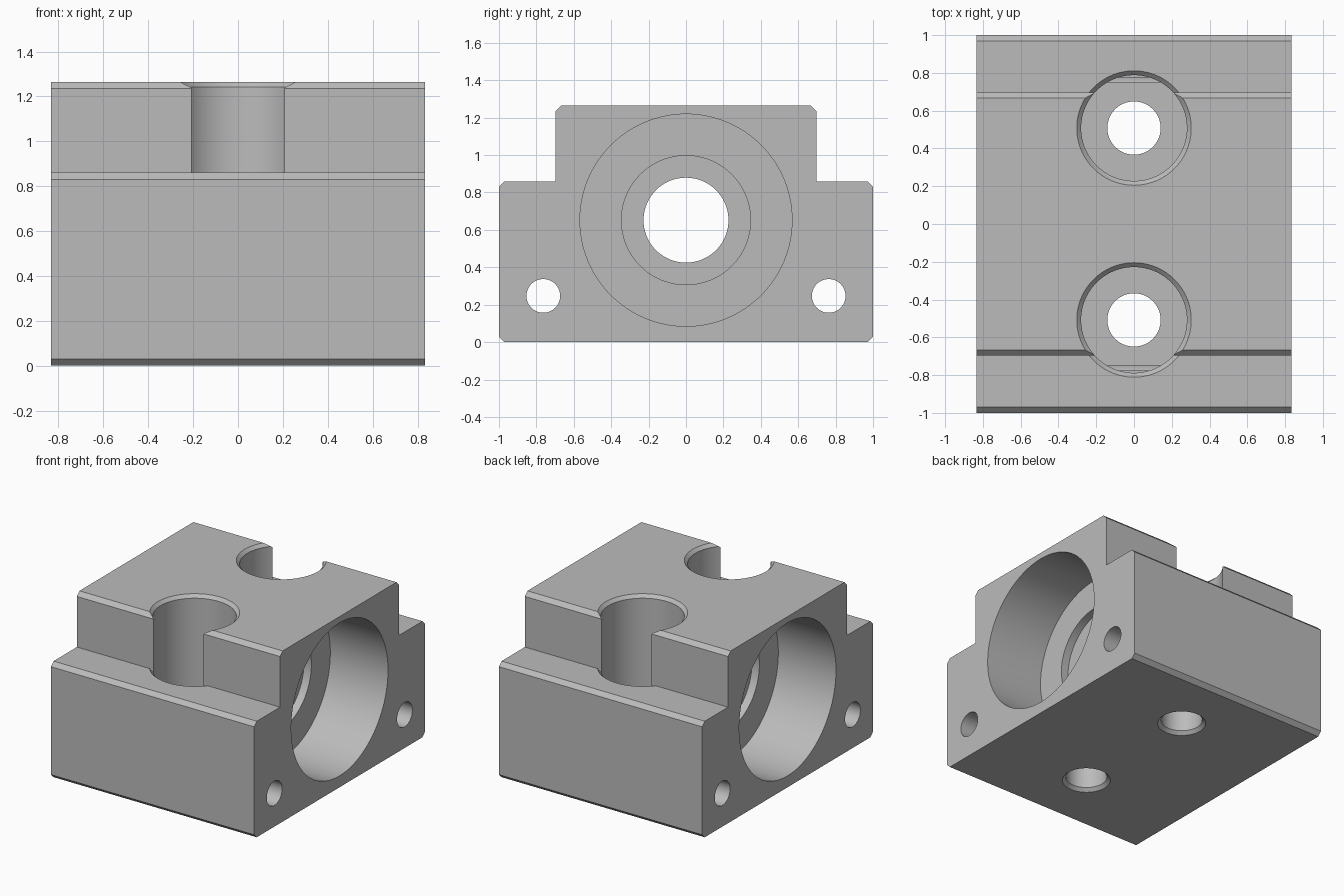
import bpy
import bmesh
import math
from mathutils import Matrix, Vector

cube = bpy.data.objects.get("Cube")
if cube:
    bpy.data.objects.remove(cube, do_unlink=True)

HALF_X = 0.833      # half the block length along the bore
WALL_Y = 0.697      # half width of the raised upper part
SCREW_Y = 0.508     # screw hole centres
BORE_Z = 0.652      # bore axis height
C = 0.03            # edge chamfer

steel = bpy.data.materials.new("machined grey")
steel.use_nodes = True
grey = (0.5, 0.5, 0.5, 1)
steel.diffuse_color = grey
steel.node_tree.nodes["Principled BSDF"].inputs["Base Color"].default_value = grey


def make_object(name, bm):
    bmesh.ops.recalc_face_normals(bm, faces=bm.faces)
    mesh = bpy.data.meshes.new(name)
    bm.to_mesh(mesh)
    bm.free()
    mesh.materials.append(steel)
    obj = bpy.data.objects.new(name, mesh)
    bpy.context.collection.objects.link(obj)
    return obj


def lathe(profile, matrix, segments=96):
    """Solid of revolution from (radius, height) pairs, capped at both ends."""
    bm = bmesh.new()
    rings = []
    for r, h in profile:
        rings.append([bm.verts.new((r * math.cos(a), r * math.sin(a), h))
                      for a in (math.tau * i / segments for i in range(segments))])
    for low, high in zip(rings, rings[1:]):
        for i in range(segments):
            j = (i + 1) % segments
            bm.faces.new((low[i], low[j], high[j], high[i]))
    bm.faces.new(rings[0])
    bm.faces.new(rings[-1])
    bm.transform(matrix)
    return bm


# Stepped block: half profile in y and z, mirrored, then extruded along x
half = [(1 - C, 0), (1, C), (1, 0.86 - C), (1 - C, 0.86),
        (WALL_Y, 0.86), (WALL_Y, 1.265 - C), (WALL_Y - C, 1.265)]
outline = half + [(-y, z) for y, z in reversed(half)]
bm = bmesh.new()
face = bm.faces.new([bm.verts.new((-HALF_X, y, z)) for y, z in outline])
ext = bmesh.ops.extrude_face_region(bm, geom=[face])
bmesh.ops.translate(bm, vec=(2 * HALF_X, 0, 0),
                    verts=[g for g in ext["geom"] if isinstance(g, bmesh.types.BMVert)])
block = make_object("bearing_block", bm)

cutters = []
along_x = Matrix.Rotation(math.pi / 2, 4, "Y")

# Main bore: wide pocket and shallow inner recess at each end, narrow middle
side = [(0.567, 0.9), (0.567, 0.36), (0.345, 0.36), (0.345, 0.3), (0.227, 0.3)]
bore = [(r, -h) for r, h in side] + side[::-1]
cutters.append(make_object("bore_cutter",
               lathe(bore, Matrix.Translation((0, 0, BORE_Z)) @ along_x, 128)))

screw = [(0.185, -0.02), (0.141, 0.024), (0.141, 0.336),
         (0.28, 0.336), (0.28, 1.242), (0.323, 1.285)]
rim = [(0.2, 0.837), (0.28, 0.837), (0.323, 0.88), (0.2, 0.88)]
for s in (-1, 1):
    # Cross hole running the full length
    cutters.append(make_object("cross_hole_cutter", lathe(
        [(0.09, -1), (0.09, 1)],
        Matrix.Translation((0, s * 0.763, 0.247)) @ along_x, 64)))
    # Counterbored vertical screw hole with chamfered mouths
    place = Matrix.Translation((0, s * SCREW_Y, 0))
    cutters.append(make_object("screw_hole_cutter", lathe(screw, place)))
    # Chamfer of the counterbore where it opens onto the shoulder
    bm = lathe(rim, place)
    cut = bmesh.ops.bisect_plane(
        bm, geom=bm.verts[:] + bm.edges[:] + bm.faces[:],
        plane_co=Vector((0, s * WALL_Y, 0)), plane_no=Vector((0, s, 0)),
        clear_inner=True)
    edges = [g for g in cut["geom_cut"] if isinstance(g, bmesh.types.BMEdge)]
    bmesh.ops.holes_fill(bm, edges=edges)
    cutters.append(make_object("shoulder_rim_cutter", bm))

# Cut every hole, then remove the cutters
bpy.ops.object.select_all(action="DESELECT")
bpy.context.view_layer.objects.active = block
block.select_set(True)
for cutter in cutters:
    cutter.hide_render = True
    mod = block.modifiers.new("cut", "BOOLEAN")
    mod.operation = "DIFFERENCE"
    mod.solver = "EXACT"
    mod.object = cutter
    bpy.ops.object.modifier_apply(modifier=mod.name)
    bpy.data.objects.remove(cutter, do_unlink=True)

bpy.ops.object.shade_smooth_by_angle(angle=math.radians(30))
